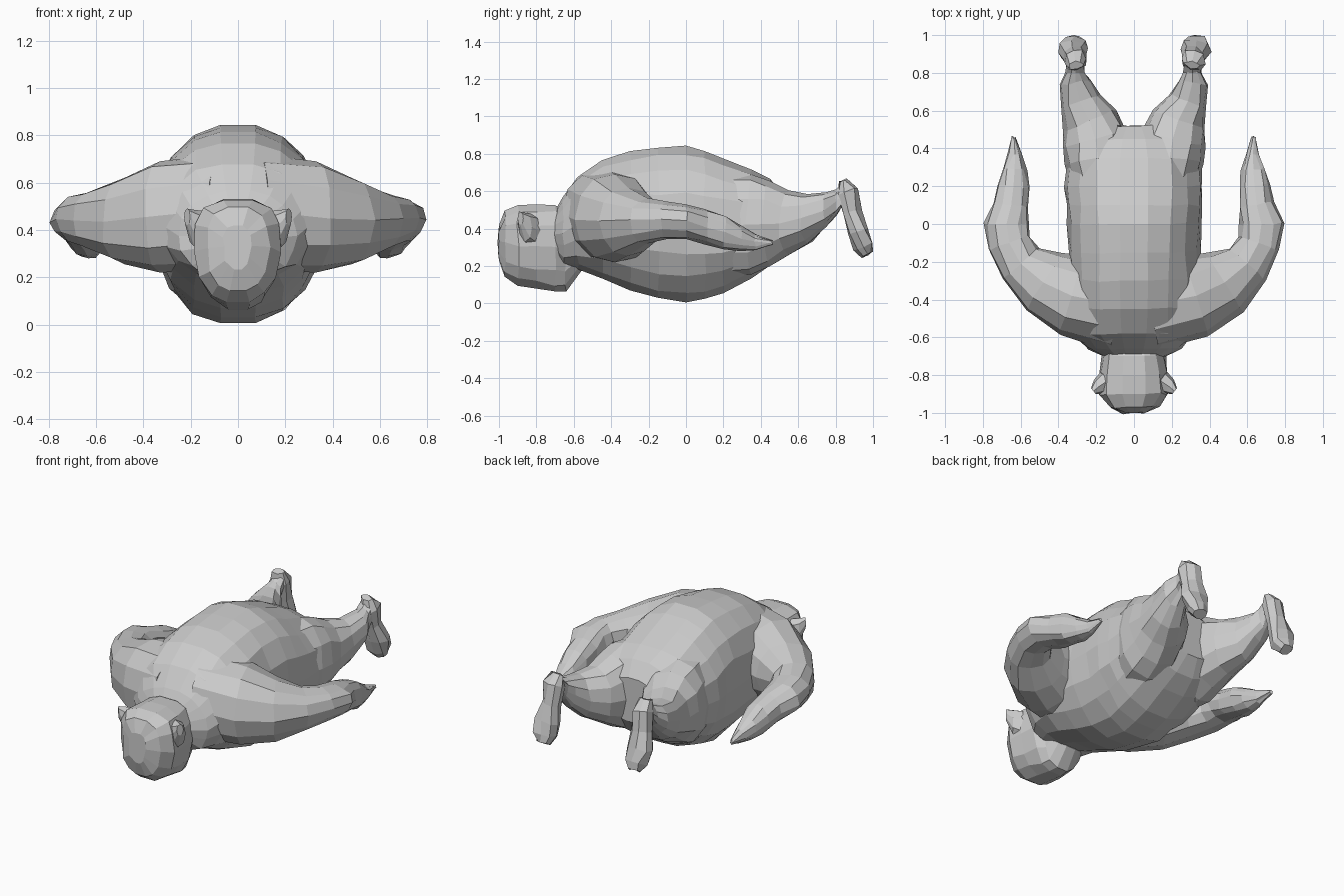
import bpy, bmesh, math, random
from mathutils import Vector

if "Cube" in bpy.data.objects:
    bpy.data.objects.remove(bpy.data.objects["Cube"])

random.seed(4)


def loft(name, rings, sides=12, power=0.9, upright=True, mirror=1, crumple=0.008, taper=0):
    """Skin elliptical rings (x, y, z_low, z_high, half_width) along their path."""
    centres = [Vector((r[0] * mirror, r[1], (r[2] + r[3]) / 2)) for r in rings]
    bm = bmesh.new()
    loops = []
    for i, r in enumerate(rings):
        d = centres[min(i + 1, len(rings) - 1)] - centres[max(i - 1, 0)]
        if upright:
            d.z = 0
        d.normalize()
        side = d.cross(Vector((0, 0, 1))).normalized()
        up = side.cross(d).normalized()
        half = (r[3] - r[2]) / 2
        loop = []
        for k in range(sides):
            a = 2 * math.pi * k / sides
            c, s = math.cos(a), math.sin(a)
            c = math.copysign(abs(c) ** power, c)
            s = math.copysign(abs(s) ** power, s)
            p = centres[i] + side * c * r[4] * (1 + taper * s) + up * s * half
            if abs(s) < 0.95:
                p += Vector([random.uniform(-crumple, crumple) for _ in range(3)])
            loop.append(bm.verts.new(p))
        loops.append(loop)
    for a, b in zip(loops, loops[1:]):
        for k in range(sides):
            j = (k + 1) % sides
            bm.faces.new((a[k], a[j], b[j], b[k]))
    bm.faces.new(loops[0])
    bm.faces.new(loops[-1][::-1])
    bmesh.ops.recalc_face_normals(bm, faces=bm.faces)
    mesh = bpy.data.meshes.new(name)
    bm.to_mesh(mesh)
    bm.free()
    ob = bpy.data.objects.new(name, mesh)
    bpy.context.collection.objects.link(ob)
    return ob


def merge(target, parts):
    """Union parts into target so no surfaces remain inside."""
    for part in parts:
        mod = target.modifiers.new("union", 'BOOLEAN')
        mod.operation, mod.solver, mod.object = 'UNION', 'EXACT', part
    bpy.context.view_layer.update()
    graph = bpy.context.evaluated_depsgraph_get()
    mesh = bpy.data.meshes.new_from_object(target.evaluated_get(graph))
    target.modifiers.clear()
    target.data = mesh
    for part in parts:
        bpy.data.objects.remove(part)


# Rounded torso lying face down
body = loft("body", [
    (0, -.705, .25, .49, .15), (0, -.66, .19, .57, .25), (0, -.58, .18, .68, .32),
    (0, -.45, .13, .77, .35), (0, -.30, .065, .82, .355), (0, -.15, .025, .838, .35),
    (0, 0, 0, .85, .355), (0, .10, .02, .82, .36), (0, .20, .05, .78, .365),
    (0, .35, .13, .72, .355), (0, .45, .20, .67, .29), (0, .52, .30, .58, .18)],
    sides=18)

# Head: blunt crown towards the front, wide brow, chin tucked down
head = loft("head", [
    (0, -1.0, .23, .42, .06), (0, -.97, .14, .50, .13), (0, -.90, .09, .53, .185),
    (0, -.80, .075, .535, .18), (0, -.70, .06, .53, .165), (0, -.64, .06, .50, .14),
    (0, -.56, .17, .47, .12)], sides=14, power=0.8, taper=0.12)

limbs = []
for m, label in ((-1, "left"), (1, "right")):
    # Ear flap pointing outwards
    limbs.append(loft(label + "_ear", [
        (.14, -.83, .30, .48, .06), (.185, -.86, .33, .485, .045),
        (.215, -.885, .42, .49, .02)], sides=8, mirror=m, crumple=0))
    # Arm: broad shoulder, bent elbow, tapered hand
    limbs.append(loft(label + "_arm", [
        (.08, -.43, .23, .72, .245), (.33, -.38, .22, .69, .22),
        (.48, -.31, .255, .62, .18), (.60, -.21, .32, .565, .13),
        (.66, -.10, .345, .545, .115), (.675, 0, .345, .53, .115),
        (.65, .10, .315, .505, .095), (.638, .20, .29, .47, .083),
        (.632, .29, .28, .42, .062),
        (.63, .37, .285, .37, .035), (.635, .46, .315, .34, .01)],
        sides=12, mirror=m))
    # Leg narrowing to the ankle
    limbs.append(loft(label + "_leg", [
        (.16, .15, .14, .69, .15), (.19, .35, .155, .69, .18), (.205, .45, .20, .655, .175),
        (.235, .55, .26, .605, .15), (.285, .65, .32, .585, .108),
        (.31, .75, .41, .595, .08), (.31, .80, .47, .61, .05),
        (.31, .85, .54, .65, .045)], sides=12, mirror=m))
    # Foot hanging down from the ankle
    limbs.append(loft(label + "_foot", [
        (.305, .842, .635, .68, .04), (.31, .865, .54, .655, .065),
        (.315, .893, .43, .535, .062), (.325, .92, .33, .44, .08),
        (.32, .945, .25, .36, .072), (.32, .97, .225, .295, .04)],
        sides=8, upright=False, mirror=m))

merge(head, [o for o in limbs if "ear" in o.name])
merge(body, [o for o in limbs[1:4] + limbs[5:8]] + [head])
